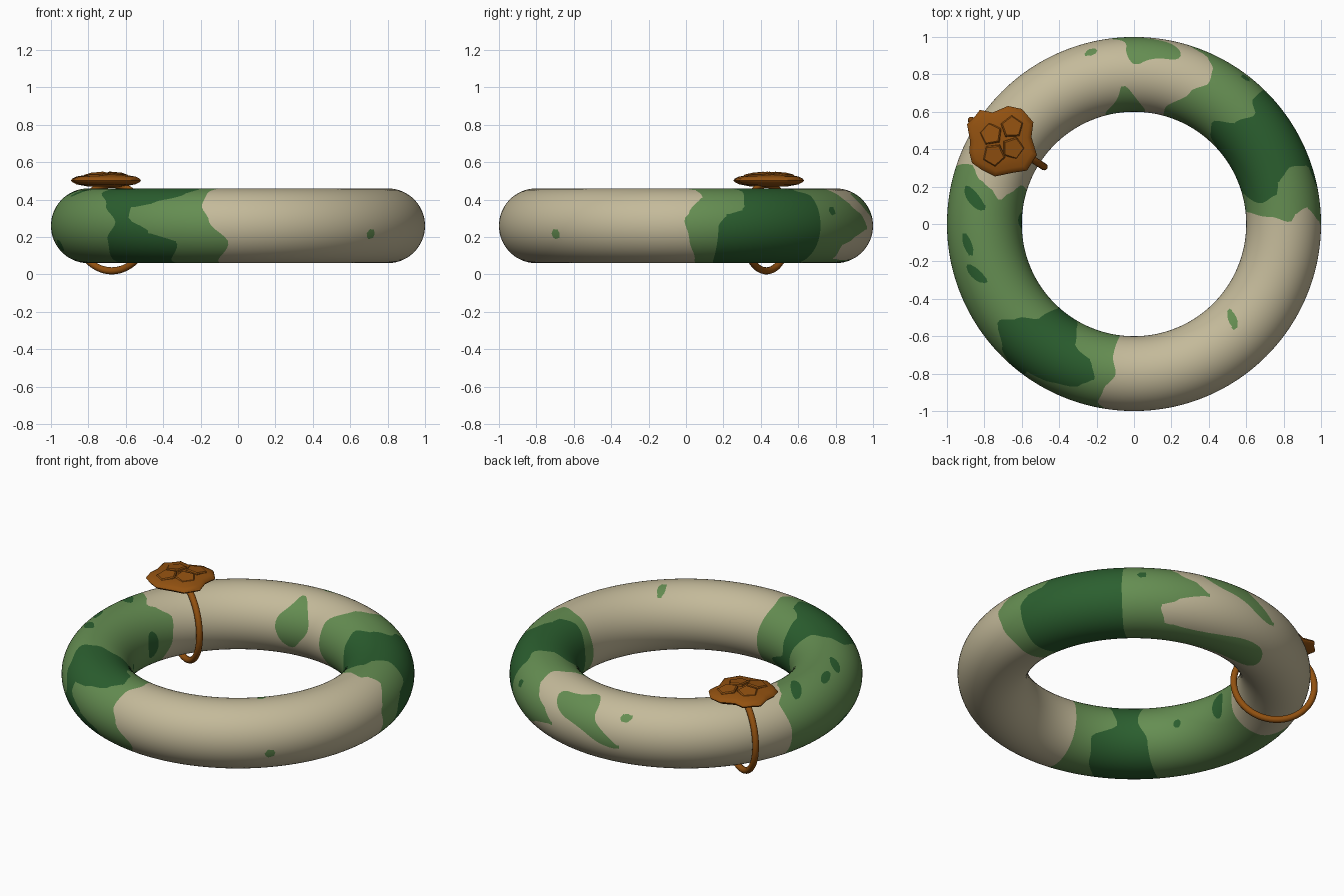
import bpy, bmesh, math
from mathutils import Vector, Matrix

if "Cube" in bpy.data.objects:
    bpy.data.objects.remove(bpy.data.objects["Cube"])

R, TUBE, ZC = 0.8, 0.2, 0.26


def material(name, rgb):
    m = bpy.data.materials.new(name)
    m.diffuse_color = (*[(c / 255 / 12.92 if c < 11 else ((c / 255 + .055) / 1.055) ** 2.4) for c in rgb], 1)
    m.use_nodes = True
    m.node_tree.nodes["Principled BSDF"].inputs["Base Color"].default_value = m.diffuse_color
    return m


beige = material("sand_beige", (196, 186, 154))
green = material("leaf_green", (101, 142, 82))
dark = material("forest_green", (43, 95, 47))
brown = material("amber_brown", (146, 81, 16))


# ---- camouflage fields: u = angle round the ring, v = angle round the tube
def wrap(a, c):
    return (a - c + 180) % 360 - 180 + c


def periodic(table, v):
    """Smooth interpolation of (v, u) pairs that repeats every 360 degrees."""
    t = table + [(table[0][0] + 360, table[0][1])]
    v = (v - t[0][0]) % 360 + t[0][0]
    for (v0, a), (v1, b) in zip(t, t[1:]):
        if v <= v1:
            k = (v - v0) / (v1 - v0)
            return a + (b - a) * k * k * (3 - 2 * k)
    return t[-1][1]


def band(lo, hi, centre):
    def f(u, v):
        u = wrap(u, centre)
        return min(u - periodic(lo, v), periodic(hi, v) - u)
    return f


def spot(u0, v0, ru, rv, tilt=0):
    c, s = math.cos(math.radians(tilt)), math.sin(math.radians(tilt))

    def f(u, v):
        x, y = wrap(u, u0) - u0, (wrap(v, v0) - v0) / 4
        x, y = c * x + s * y, c * y - s * x
        return (1 - math.hypot(x / ru, y / rv)) * min(ru, rv)
    return f


def patch(pts):
    """Rounded polygon as a signed distance."""
    for _ in range(2):
        pts = [(a[0] * k + b[0] * (1 - k), a[1] * k + b[1] * (1 - k))
               for a, b in zip(pts, pts[1:] + pts[:1]) for k in (.75, .25)]
    cu = sum(p[0] for p in pts) / len(pts)
    cv = sum(p[1] for p in pts) / len(pts)
    q = [Vector((p[0], p[1] / 4)) for p in pts]

    def f(u, v):
        p = Vector((wrap(u, cu), wrap(v, cv) / 4))
        inside, best = False, 1e9
        for a, b in zip(q, q[1:] + q[:1]):
            d = b - a
            k = max(0, min(1, (p - a).dot(d) / max(d.length_squared, 1e-9)))
            best = min(best, (p - a - d * k).length)
            if (a.y > p.y) != (b.y > p.y) and p.x < a.x + (p.y - a.y) * d.x / d.y:
                inside = not inside
        return best if inside else -best
    return f


GREEN = [
    band([(-60, 3), (-20, 1), (10, -.5), (20, 1), (54, 5.4), (68, 4), (80, .7), (111, 3), (165, 6), (240, 4)],
         [(-120, 70), (-60, 61), (-33, 59), (-20, 65), (-2, 75), (14, 72), (30, 66), (50, 63),
          (74, 62), (100, 67), (143, 75), (180, 75)], 35),
    band([(0, 162), (53, 160), (74, 164), (92, 166), (111, 170), (125, 166), (145, 161), (180, 163),
          (215, 166), (268, 166), (320, 162)],
         [(-70, 263), (-27, 267), (8, 261), (32, 258.5), (60, 259.5), (88, 263), (115, 261), (180, 263)], 210),
    patch([(73, 58), (84, 62), (90, 80), (93, 55), (92, 30), (98, 8), (104, -14), (96, -12), (88, 10), (77, 22)]),
    patch([(95, 98), (88, 135), (83, 165), (90, 190), (95, 210), (102, 197), (106, 160), (97, 130)]),
    patch([(58, -58), (75, -71), (101, -46), (108, -78), (106, -104), (88, -112), (58, -112)]),
    spot(104, 42, 2.2, 1.9, 30), spot(-44.5, -13, 1.8, 2.1), spot(-44, 110, 1.8, 4.2, -25)]

DARK = [
    band([(-65, 9.5), (0, 10), (14, 12), (28, 18.7), (64, 20), (86, 17), (97, 11.5), (122, 9.3), (180, 17),
          (240, 12)],
         [(-70, 46), (0, 46), (55, 46.4), (69, 42), (99, 45), (124, 52.5), (145, 50), (180, 41), (240, 47)], 30),
    band([(-72, 221), (-21, 225), (5, 229), (35, 223), (64, 215.5), (90, 219), (117, 225), (170, 228),
          (205, 223)],
         [(-72, 246), (-27, 250.6), (-8, 241), (12, 234), (27, 234), (40, 243), (53, 251), (76, 255.5),
          (98, 253), (113, 244), (150, 241), (178, 239), (205, 253), (240, 251)], 235),
    spot(52.5, 23, 1.6, 1.8), spot(171, 70, 2.2, 6, -37), spot(187, 61, 4.4, 1.8, 18),
    spot(197.5, 64, 4.8, 2, 38), spot(178, 178, 4.5, 6), spot(206, 183, 2.2, 2), spot(191, -32, 3.8, 2.4, 20)]


def field(shapes, co):
    u = math.degrees(math.atan2(co.y, co.x))
    v = math.degrees(math.atan2(co.z, math.hypot(co.x, co.y) - R))
    return max(f(u, v) for f in shapes)


def cut(bm, shapes):
    """Cut the faces along the outline of the shapes."""
    val = {v: field(shapes, v.co) for v in bm.verts}
    new = set()
    for e in list(bm.edges):
        a, b = e.verts
        if (val[a] > 0) != (val[b] > 0):
            t = val[a] / (val[a] - val[b])
            new.add(bmesh.utils.edge_split(e, a, max(.04, min(.96, t)))[1])
    for f in list(bm.faces):
        hit = [v for v in f.verts if v in new]
        if len(hit) >= 2:
            bmesh.utils.face_split(f, hit[0], hit[1])


# ---- swim ring with camouflage colours
bpy.ops.mesh.primitive_torus_add(major_segments=200, minor_segments=60, major_radius=R, minor_radius=TUBE,
                                 location=(0, 0, ZC))
ring = bpy.context.object
ring.name = "camouflage_ring"
for m in (beige, green, dark):
    ring.data.materials.append(m)
bm = bmesh.new()
bm.from_mesh(ring.data)
cut(bm, GREEN)
cut(bm, DARK)
for f in bm.faces:
    f.smooth = True
    c = f.calc_center_median()
    f.material_index = 2 if field(DARK, c) > 0 else 1 if field(GREEN, c) > 0 else 0
bm.to_mesh(ring.data)
bm.free()

# ---- thin loop round the tube
bpy.ops.mesh.primitive_torus_add(major_segments=64, minor_segments=12, major_radius=.231, minor_radius=.019,
                                 location=(-.675, .43, .25),
                                 rotation=(math.pi / 2, 0, math.radians(147.5)))
loop = bpy.context.object
loop.name = "loop_band"
loop.data.materials.append(brown)
bpy.ops.object.shade_smooth()


def stack(name, outline, layers, place):
    """Closed solid from one outline repeated at (scale, height) layers."""
    b = bmesh.new()
    rows = [[b.verts.new((x * s, y * s, z)) for x, y in outline] for s, z in layers]
    n = len(outline)
    for lo, hi in zip(rows, rows[1:]):
        for i in range(n):
            b.faces.new((lo[i], lo[(i + 1) % n], hi[(i + 1) % n], hi[i]))
    b.faces.new(rows[0][::-1])
    b.faces.new(rows[-1])
    bmesh.ops.recalc_face_normals(b, faces=b.faces)
    me = bpy.data.meshes.new(name)
    b.to_mesh(me)
    b.free()
    ob = bpy.data.objects.new(name, me)
    ob.matrix_world = place
    me.materials.append(brown)
    bpy.context.collection.objects.link(ob)
    bpy.ops.object.select_all(action='DESELECT')
    ob.select_set(True)
    bpy.context.view_layer.objects.active = ob
    bpy.ops.object.shade_smooth_by_angle(angle=math.radians(35))
    return ob


# ---- lobed charm plate on top
lobes = [(-.187, .09), (-.17, -.0), (-.175, -.06), (-.16, -.118), (-.107, -.155), (-.037, -.19), (.053, -.171),
         (.134, -.158), (.187, -.075), (.158, .02), (.168, .10), (.107, .171), (.032, .187), (-.05, .152),
         (-.118, .166), (-.145, .13)]
centre = Vector((-.706, .444, .502))
stack("charm_plate", lobes, [(.5, -.033), (.85, -.02), (.97, -.008), (1, 0), (.96, .011), (.85, .021), (.5, .032)],
      Matrix.Translation(centre))

# ---- four raised pentagon studs
for i, (x, y, turn) in enumerate([(-.765, .481, 100), (-.652, .519, 20), (-.749, .369, 60), (-.647, .405, 0)]):
    out = Vector((x - centre.x, y - centre.y, 0))
    tilt = Matrix.Rotation(math.radians(9), 4, Vector((-out.y, out.x, 0)))
    pent = [(.062 * math.cos(math.radians(turn + 72 * k)), .062 * math.sin(math.radians(turn + 72 * k)))
            for k in range(5)]
    stack("charm_stud_%d" % (i + 1), pent, [(1.04, -.014), (1, .004), (.88, .01)],
          Matrix.Translation((x, y, .531)) @ tilt)
